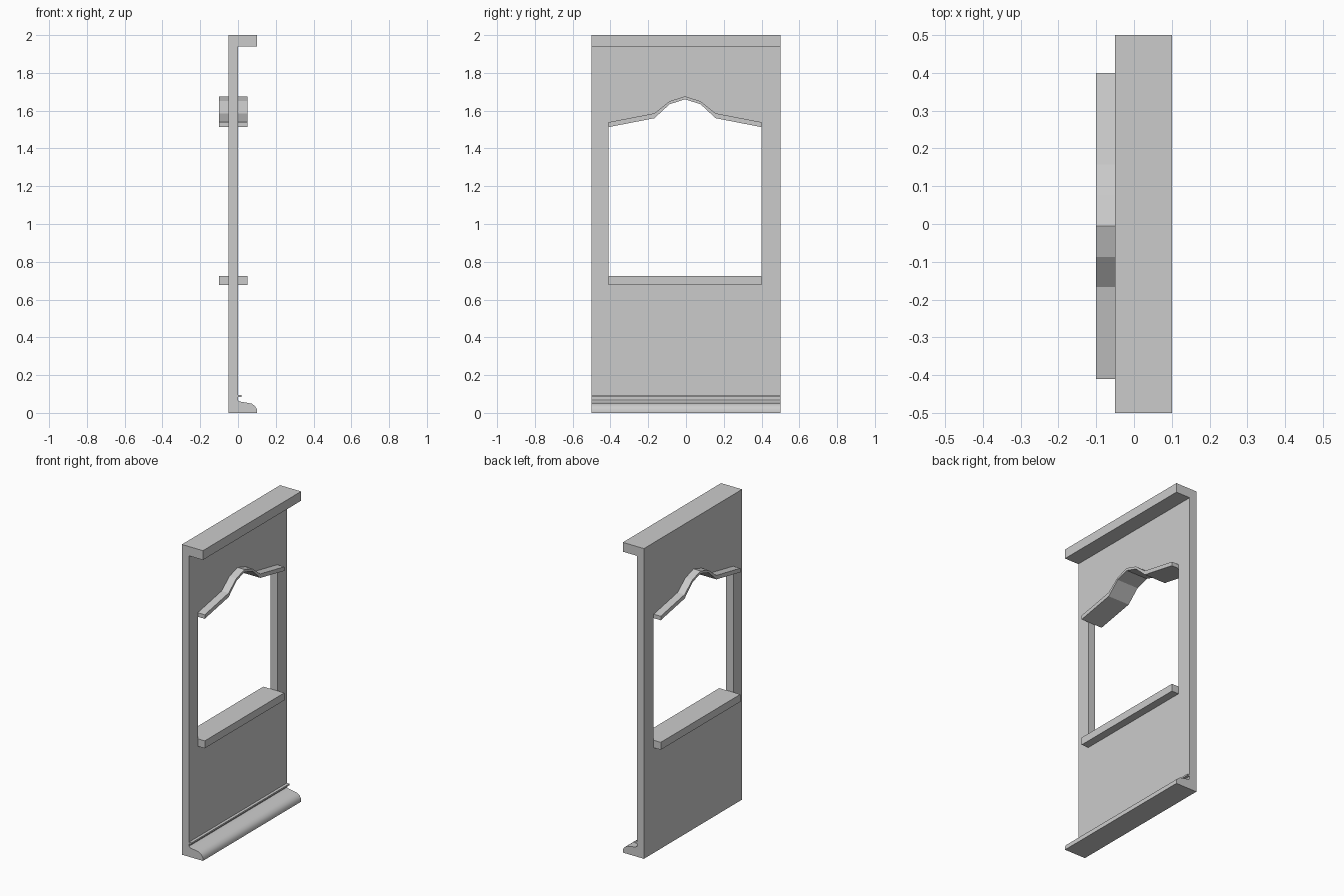
import bpy, bmesh
from mathutils import Vector

if "Cube" in bpy.data.objects:
    bpy.data.objects.remove(bpy.data.objects["Cube"])


def prism(name, points, to_3d, start, end):
    """Extrude a closed 2D outline between two positions along one axis."""
    bm = bmesh.new()
    face = bm.faces.new([bm.verts.new(to_3d(a, b, start)) for a, b in points])
    ext = bmesh.ops.extrude_face_region(bm, geom=[face])
    move = Vector(to_3d(0, 0, end)) - Vector(to_3d(0, 0, start))
    verts = [g for g in ext["geom"] if isinstance(g, bmesh.types.BMVert)]
    bmesh.ops.translate(bm, verts=verts, vec=move)
    bmesh.ops.recalc_face_normals(bm, faces=bm.faces)
    mesh = bpy.data.meshes.new(name)
    bm.to_mesh(mesh)
    bm.free()
    obj = bpy.data.objects.new(name, mesh)
    bpy.context.collection.objects.link(obj)
    return obj


def along_y(a, b, t):
    return (a, t, b)


def along_x(a, b, t):
    return (t, a, b)


# Opening and trim dimensions
CENTRE = -0.005
HALF = 0.405
LEFT, RIGHT = CENTRE - HALF, CENTRE + HALF
TRIM = (-0.10, 0.05)

# Half of the arch underside, mirrored into a full line
half_arch = [(0.405, 1.513), (0.162, 1.56), (0.082, 1.634), (0.0, 1.66)]
arch = [(CENTRE - y, z) for y, z in half_arch]
arch += [(CENTRE + y, z) for y, z in reversed(half_arch[:-1])]


def raised(dz_end, dz_mid):
    return [(y, z + (dz_mid if abs(y - CENTRE) < 0.1 else dz_end)) for y, z in arch]


# Wall with cornice, skirting and thin bead in one profile
wall_profile = [
    (-0.05, 0), (0.10, 0), (0.10, 0.02), (0.09, 0.036), (0.073, 0.049),
    (0.04, 0.055), (0.01, 0.06), (0, 0.067), (0, 0.084), (0.018, 0.084),
    (0.018, 0.094), (0, 0.094), (0, 1.94), (0.10, 1.94), (0.10, 2), (-0.05, 2),
]
wall = prism("wall_panel", wall_profile, along_y, -0.5, 0.5)

# Window opening, cut to the middle of the sill and the arch trim
opening = [(RIGHT, 0.70), (LEFT, 0.70)] + raised(0.012, 0.008)
cutter = prism("opening_cutter", opening, along_x, -0.2, 0.2)
cutter.hide_render = True
mod = wall.modifiers.new("opening", "BOOLEAN")
mod.operation = "DIFFERENCE"
mod.solver = "EXACT"
mod.object = cutter
bpy.context.view_layer.objects.active = wall
wall.select_set(True)
bpy.ops.object.modifier_apply(modifier=mod.name)
bpy.data.objects.remove(cutter)
bpy.ops.object.shade_smooth_by_angle(angle=0.6)

# Window sill
prism("window_sill", [(LEFT, 0.678), (RIGHT, 0.678), (RIGHT, 0.726), (LEFT, 0.726)],
      along_x, *TRIM)

# Arched trim over the opening
prism("arch_trim", arch + raised(0.026, 0.016)[::-1], along_x, *TRIM)
